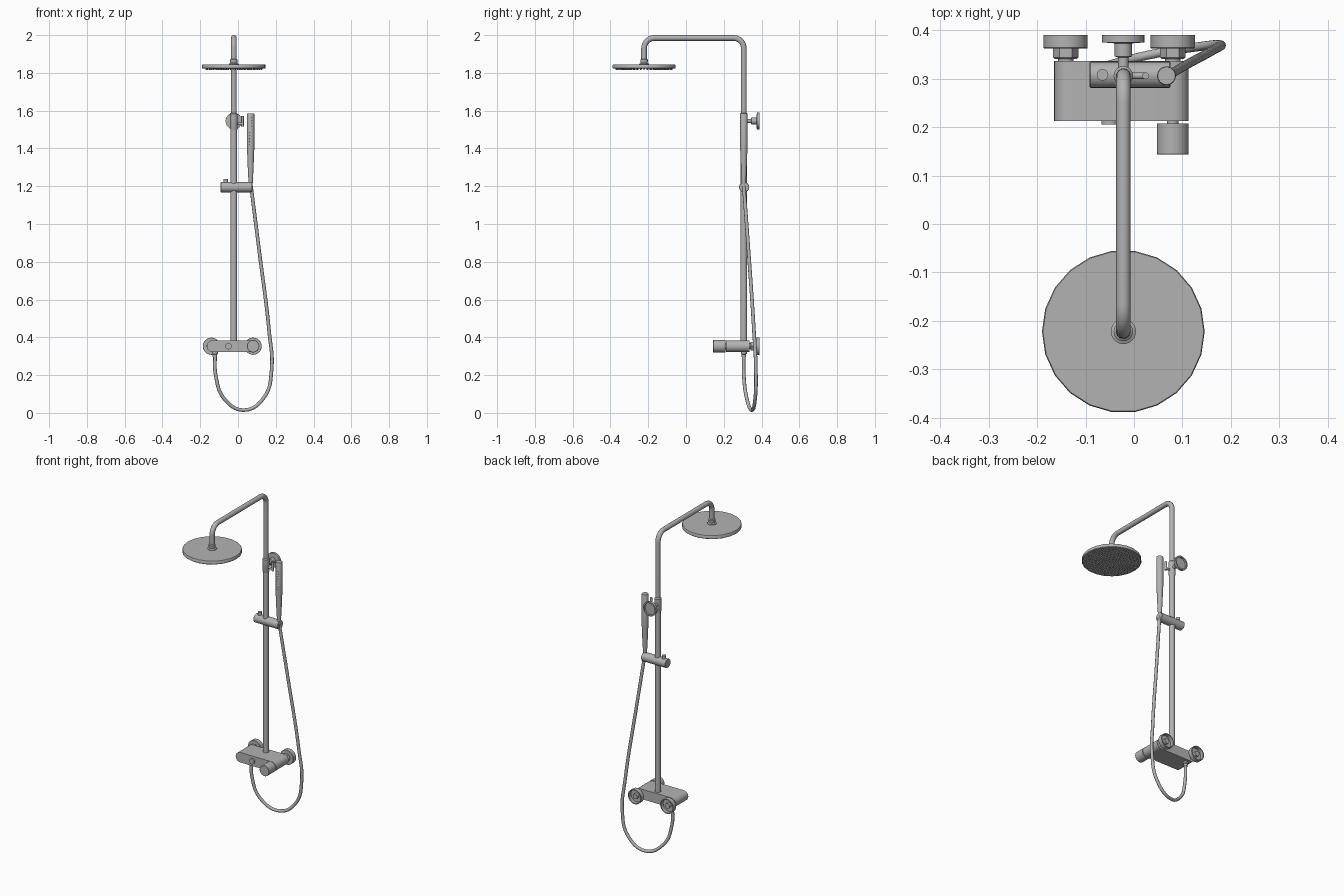
import bpy, bmesh, math
from mathutils import Vector

cube = bpy.data.objects.get("Cube")
if cube:
    bpy.data.objects.remove(cube, do_unlink=True)

metal = bpy.data.materials.new("satin grey metal")
metal.use_nodes = True
GREY = (0.45, 0.45, 0.45, 1)
metal.diffuse_color = GREY
metal.node_tree.nodes["Principled BSDF"].inputs["Base Color"].default_value = GREY

X, Y = -0.022, 0.306        # column axis
HEAD_Y = -0.222             # overhead shower axis
MIXER_Z = 0.353
UP, BACK, SIDE = Vector((0, 0, 1)), Vector((0, 1, 0)), Vector((1, 0, 0))


def smooth(obj):
    bpy.ops.object.select_all(action="DESELECT")
    obj.select_set(True)
    bpy.context.view_layer.objects.active = obj
    bpy.ops.object.shade_smooth_by_angle(angle=math.radians(35))


def finish(name, bm, soft=True):
    bmesh.ops.recalc_face_normals(bm, faces=bm.faces)
    mesh = bpy.data.meshes.new(name)
    bm.to_mesh(mesh)
    bm.free()
    mesh.materials.append(metal)
    obj = bpy.data.objects.new(name, mesh)
    bpy.context.collection.objects.link(obj)
    if soft:
        smooth(obj)
    return obj


def add_lathe(bm, origin, axis, profile, sides):
    """Spin (radius, distance) pairs round an axis and cap both ends."""
    turn = UP.rotation_difference(axis)
    rings = []
    for r, t in profile:
        angles = [math.tau * i / sides for i in range(sides)]
        rings.append([bm.verts.new(Vector(origin) + turn @ Vector(
            (r * math.cos(a), r * math.sin(a), t))) for a in angles])
    for low, high in zip(rings, rings[1:]):
        for i in range(sides):
            j = (i + 1) % sides
            bm.faces.new((low[i], low[j], high[j], high[i]))
    bm.faces.new(rings[0][::-1])
    bm.faces.new(rings[-1])


def lathe(name, origin, axis, profile, sides=24, soft=True):
    bm = bmesh.new()
    add_lathe(bm, origin, axis, profile, sides)
    return finish(name, bm, soft)


def rod(name, origin, axis, radius, length, sides=24):
    return lathe(name, origin, axis, [(radius, 0), (radius, length)], sides)


def tube(name, points, radius, kind):
    curve = bpy.data.curves.new(name, "CURVE")
    curve.dimensions = "3D"
    curve.bevel_depth = radius
    curve.bevel_resolution = 4
    curve.resolution_u = 10
    curve.use_fill_caps = True
    spline = curve.splines.new(kind)
    if kind == "BEZIER":
        spline.bezier_points.add(len(points) - 1)
        for knot, p in zip(spline.bezier_points, points):
            knot.co = p
            knot.handle_left_type = knot.handle_right_type = "AUTO"
    else:
        spline.points.add(len(points) - 1)
        for knot, p in zip(spline.points, points):
            knot.co = (*p, 1)
    curve.materials.append(metal)
    obj = bpy.data.objects.new(name, curve)
    bpy.context.collection.objects.link(obj)
    bpy.ops.object.select_all(action="DESELECT")
    obj.select_set(True)
    bpy.context.view_layer.objects.active = obj
    bpy.ops.object.convert(target="MESH")
    smooth(bpy.context.view_layer.objects.active)


# Column and overhead arm
rod("column", (X, Y, 0.38), UP, 0.018, 1.17)
lathe("column_sleeve", (X, Y, 1.5), UP,
      [(0.018, 0), (0.02, 0.004), (0.02, 0.082), (0.015, 0.088)])
BEND, TOP = 0.055, 1.985
path = [(X, Y, 1.55)]
for k in range(9):
    a = math.pi / 2 * k / 8
    path.append((X, Y - BEND + BEND * math.cos(a), TOP - BEND + BEND * math.sin(a)))
for k in range(9):
    a = math.pi / 2 * k / 8
    path.append((X, HEAD_Y + BEND - BEND * math.sin(a), TOP - BEND + BEND * math.cos(a)))
path.append((X, HEAD_Y, 1.86))
tube("overhead_arm", path, 0.015, "POLY")

# Overhead shower
lathe("overhead_disc", (X, HEAD_Y, 1.822), UP,
      [(0.164, 0), (0.168, 0.003), (0.168, 0.019), (0.166, 0.022)], 22)
lathe("swivel_joint", (X, HEAD_Y, 1.842), UP,
      [(0.026, 0), (0.026, 0.006), (0.018, 0.01), (0.02, 0.016),
       (0.02, 0.028), (0.015, 0.032)])
bm = bmesh.new()
for ring in range(9):
    count = max(1, 6 * ring)
    for i in range(count):
        a = math.tau * i / count
        r = 0.0185 * ring
        add_lathe(bm, (X + r * math.cos(a), HEAD_Y + r * math.sin(a), 1.823), -UP,
                  [(0.004, 0), (0.0025, 0.007)], 6)
finish("overhead_nozzles", bm, False)

# Upper wall bracket
lathe("wall_bracket", (X, Y, 1.545), BACK,
      [(0.011, 0), (0.011, 0.038), (0.018, 0.04), (0.018, 0.067),
       (0.044, 0.069), (0.044, 0.084), (0.036, 0.084), (0.036, 0.074)])
rod("bracket_pin", (X, Y, 1.53), SIDE, 0.007, 0.046, 12)
rod("bracket_peg", (X + 0.046, Y, 1.517), UP, 0.007, 0.055, 12)

# Sliding holder
lathe("slider", (-0.092, Y + 0.002, 1.195), SIDE,
      [(0.025, 0), (0.027, 0.002), (0.027, 0.165), (0.025, 0.167)])
rod("slider_button", (-0.065, Y + 0.002, 1.215), UP, 0.012, 0.024, 16)

# Hand shower
HAND_X = 0.067
lathe("hand_shower", (HAND_X, Y, 1.17), UP,
      [(0.009, 0), (0.011, 0.045), (0.015, 0.12), (0.0185, 0.21),
       (0.0195, 0.23), (0.0195, 0.412), (0.018, 0.416)])
bm = bmesh.new()
for side in (-1, 1):
    for k in range(10):
        add_lathe(bm, (HAND_X + 0.006 * side, Y - 0.017, 1.42 + 0.016 * k), -BACK,
                  [(0.002, 0), (0.0015, 0.004)], 6)
finish("hand_shower_nozzles", bm, False)

# Mixer body with rounded ends
R = 0.031
bm = bmesh.new()
outline = []
for cx, start in ((0.082, -math.pi / 2), (-0.134, math.pi / 2)):
    for k in range(13):
        a = start + math.pi * k / 12
        outline.append(bm.verts.new((cx + R * math.cos(a), 0.213, MIXER_Z + R * math.sin(a))))
face = bm.faces.new(outline)
made = bmesh.ops.extrude_face_region(bm, geom=[face])
bmesh.ops.translate(bm, vec=(0, 0.124, 0),
                    verts=[v for v in made["geom"] if isinstance(v, bmesh.types.BMVert)])
finish("mixer_body", bm)

# Controls
lathe("temperature_knob", (0.08, 0.143, MIXER_Z), BACK,
      [(0.031, 0), (0.033, 0.002), (0.033, 0.065), (0.012, 0.065), (0.012, 0.072)])
rod("flow_button", (-0.05, 0.205, MIXER_Z), BACK, 0.017, 0.01)

# Wall inlets: stub, hexagonal nut and hollow cover
for side, x in (("right", -0.141), ("left", 0.08)):
    rod(side + "_inlet_stub", (x, 0.33, MIXER_Z), BACK, 0.016, 0.055)
    lathe(side + "_inlet_nut", (x, 0.341, MIXER_Z), BACK,
          [(0.023, 0), (0.026, 0.003), (0.026, 0.024)], 6, False)
    lathe(side + "_inlet_cover", (x, 0.362, MIXER_Z), BACK,
          [(0.044, 0), (0.0455, 0.002), (0.0455, 0.028), (0.04, 0.028), (0.04, 0.006)])

# Hose outlet and hose
lathe("hose_outlet", (-0.122, Y, 0.326), -UP,
      [(0.016, 0), (0.016, 0.014), (0.012, 0.016), (0.012, 0.03)])
tube("hose", [(-0.122, Y, 0.31), (-0.118, Y, 0.2), (-0.073, 0.322, 0.075),
              (0.035, 0.35, 0.015), (0.14, 0.367, 0.085), (0.178, 0.37, 0.23),
              (0.165, 0.36, 0.43), (0.112, 0.331, 0.86), (0.069, Y, 1.2)],
     0.0095, "BEZIER")
